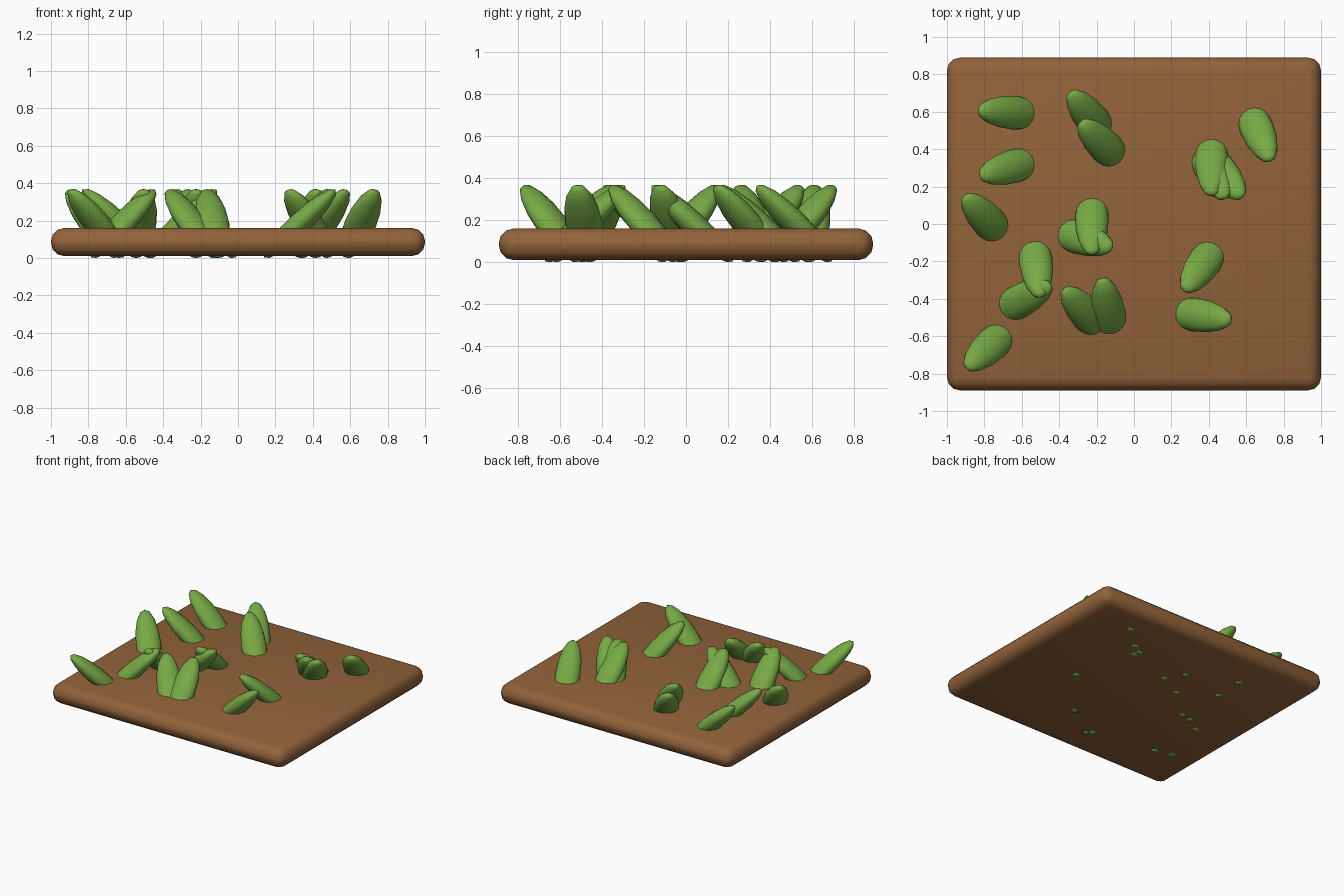
import bpy
import math

old = bpy.data.objects.get("Cube")
if old:
    bpy.data.objects.remove(old, do_unlink=True)


def make_material(name, rgb):
    mat = bpy.data.materials.new(name)
    mat.use_nodes = True
    color = (*rgb, 1.0)
    mat.diffuse_color = color
    mat.node_tree.nodes["Principled BSDF"].inputs["Base Color"].default_value = color
    return mat


soil_brown = make_material("soil brown", (0.29, 0.125, 0.043))
leaf_green = make_material("leaf green", (0.185, 0.40, 0.06))

# Soil slab with rounded edges
bpy.ops.mesh.primitive_cube_add(size=1, location=(0, 0, 0.085))
slab = bpy.context.object
slab.name = "soil_slab"
slab.scale = (2.0, 1.78, 0.15)
bpy.ops.object.transform_apply(location=False, rotation=False, scale=True)
slab.data.materials.append(soil_brown)
bevel = slab.modifiers.new("rounded_edges", "BEVEL")
bevel.width = 0.07
bevel.segments = 3
bpy.ops.object.modifier_apply(modifier=bevel.name)
bpy.ops.object.shade_smooth_by_angle(angle=math.radians(40))

# One flattened leaf, shared by every shoot
bpy.ops.mesh.primitive_uv_sphere_add(segments=16, ring_count=8, radius=1)
first_leaf = bpy.context.object
first_leaf.scale = (0.06, 0.09, 0.265)
bpy.ops.object.transform_apply(location=False, rotation=False, scale=True)
bpy.ops.object.shade_smooth()
leaf_mesh = first_leaf.data
leaf_mesh.name = "leaf"
leaf_mesh.materials.append(leaf_green)
bpy.data.objects.remove(first_leaf, do_unlink=True)


def add_leaf(index, x, y, heading):
    leaf = bpy.data.objects.new(f"leaf_{index}", leaf_mesh)
    leaf.location = (x, y, 0.184)
    leaf.rotation_euler = (0, math.radians(47), math.radians(heading))
    bpy.context.collection.objects.link(leaf)


# Leaf centre and the compass heading it leans towards
leaves = [
    (-0.64, 0.595, 176), (-0.64, 0.31, 196),
    (-0.775, 0.01, 133), (-0.755, -0.64, 223),
    (-0.22, 0.555, 129), (-0.15, 0.41, 135),
    (-0.225, 0.03, 270), (-0.30, -0.07, -17),
    (-0.525, -0.20, 277), (-0.615, -0.415, 28),
    (-0.245, -0.49, 132), (-0.135, -0.48, 100),
    (0.38, -0.20, 235), (0.33, -0.485, -9),
    (0.655, 0.515, -67), (0.415, 0.345, 270),
    (0.455, 0.29, -50), (0.406, 0.31, -65),
]
for i, (x, y, heading) in enumerate(leaves, 1):
    add_leaf(i, x, y, heading)
